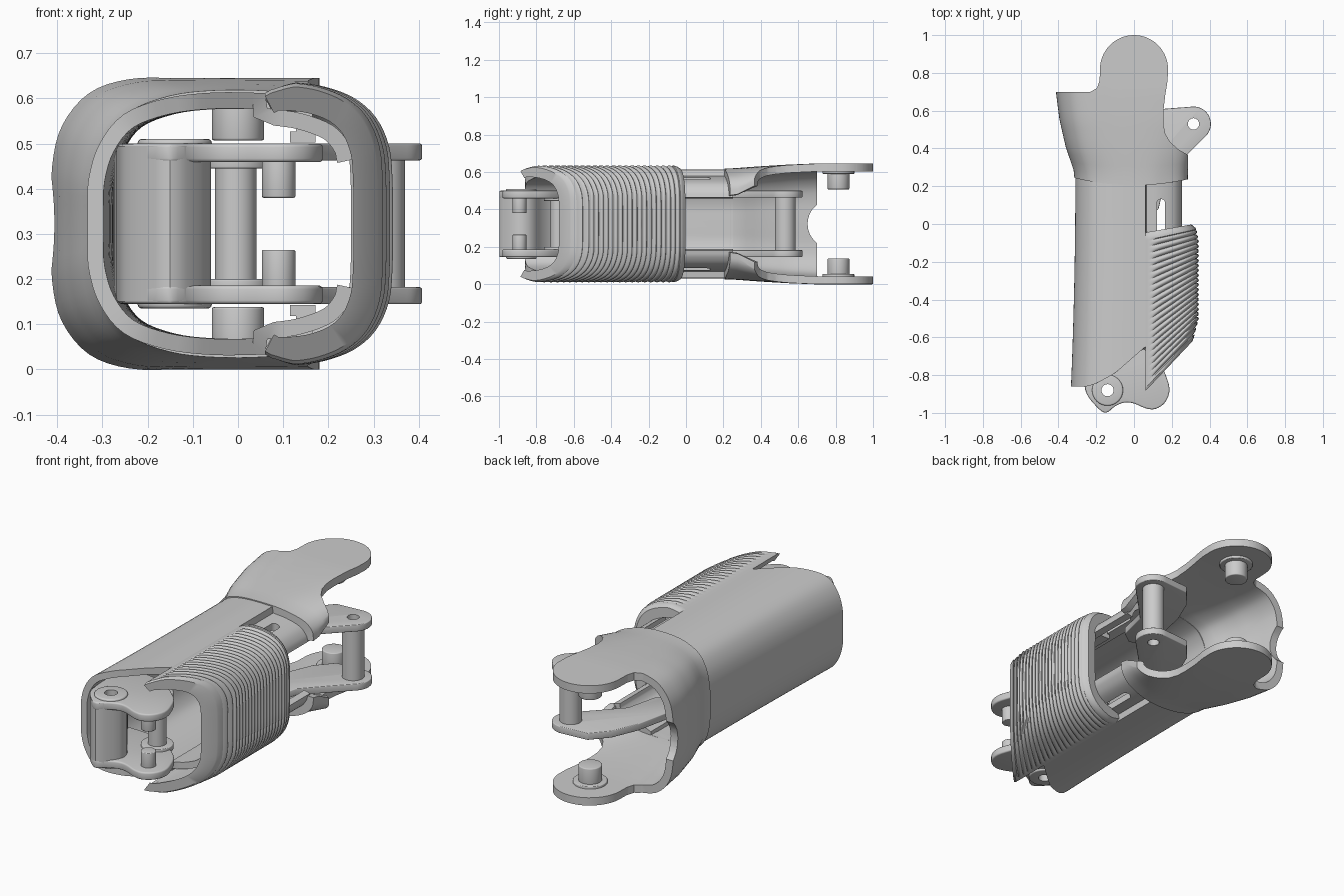
import bpy, bmesh, math
from mathutils import Vector

if "Cube" in bpy.data.objects:
    bpy.data.objects.remove(bpy.data.objects["Cube"])

H = 0.645  # total height, everything mirrors about H/2


def finish(name, bm, bevel=0.0):
    bmesh.ops.recalc_face_normals(bm, faces=bm.faces)
    me = bpy.data.meshes.new(name)
    bm.to_mesh(me)
    bm.free()
    ob = bpy.data.objects.new(name, me)
    bpy.context.collection.objects.link(ob)
    if bevel:
        m = ob.modifiers.new("bevel", 'BEVEL')
        m.width, m.segments, m.limit_method = bevel, 3, 'ANGLE'
        m.angle_limit = math.radians(40)
        apply(ob, m)
    return ob


def select(ob):
    bpy.ops.object.select_all(action='DESELECT')
    bpy.context.view_layer.objects.active = ob
    ob.select_set(True)


def apply(ob, mod):
    select(ob)
    bpy.ops.object.modifier_apply(modifier=mod.name)


def boolean(ob, cutter, op='DIFFERENCE', keep=False):
    m = ob.modifiers.new("cut", 'BOOLEAN')
    m.operation, m.object, m.solver = op, cutter, 'EXACT'
    apply(ob, m)
    if not keep:
        bpy.data.objects.remove(cutter)


def prism(name, pts, z0, z1, bevel=0.0):
    bm = bmesh.new()
    f = bm.faces.new([bm.verts.new((x, y, z0)) for x, y in pts])
    r = bmesh.ops.extrude_face_region(bm, geom=[f])
    bmesh.ops.translate(bm, vec=(0, 0, z1 - z0),
                        verts=[v for v in r['geom'] if isinstance(v, bmesh.types.BMVert)])
    return finish(name, bm, bevel)


def arc(cx, cy, r, a0, a1, n=20):
    return [(cx + r * math.cos(math.radians(a0 + (a1 - a0) * i / n)),
             cy + r * math.sin(math.radians(a0 + (a1 - a0) * i / n))) for i in range(n + 1)]


def cyl(name, cx, cy, r, z0, z1, bevel=0.0):
    return prism(name, arc(cx, cy, r, 0, 360 - 11.25, 31), z0, z1, bevel)


def pair(fn, name, *args):
    # lower part and its mirrored upper twin; the last arguments are z0, z1, bevel
    *a, z0, z1, b = args
    return [fn(name + "_lower", *a, z0, z1, b), fn(name + "_upper", *a, H - z1, H - z0, b)]


def smooth(pts, n=4):
    p = [Vector(q) for q in pts]
    p = [2 * p[0] - p[1]] + p + [2 * p[-1] - p[-2]]
    out = []
    for a, b, c, d in zip(p, p[1:], p[2:], p[3:]):
        for i in range(n):
            t = i / n
            out.append(0.5 * (2 * b + (c - a) * t + (2 * a - 5 * b + 4 * c - d) * t * t
                              + (3 * b - a - 3 * c + d) * t ** 3))
    return out + [p[-2]]


def full(half):
    return list(half) + [Vector((q.x, H - q.y)) for q in reversed(half)]


def offset(pts, dist):
    out = []
    for i, q in enumerate(pts):
        t = (pts[min(i + 1, len(pts) - 1)] - pts[max(i - 1, 0)]).normalized()
        out.append(q + Vector((-t.y, t.x)) * dist(q))
    return out


def loft(name, sections, bevel=0.0):
    # sections: (outer, inner, y function of x)
    bm = bmesh.new()
    rings = []
    for outer, inner, yf in sections:
        rings.append([bm.verts.new((q.x, yf(q.x), q.y)) for q in outer + inner[::-1]])
    n = len(rings[0])
    for a, b in zip(rings, rings[1:]):
        for i in range(n):
            k = (i + 1) % n
            bm.faces.new((a[i], a[k], b[k], b[i]))
    for r in (rings[0], rings[-1]):
        for j in range(n // 2 - 1):
            bm.faces.new((r[j], r[j + 1], r[n - 2 - j], r[n - 1 - j]))
    return finish(name, bm, bevel)


def interp(tab, v):
    for (a, fa), (b, fb) in zip(tab, tab[1:]):
        if v <= b:
            return fa + (fb - fa) * max(0, (v - a) / (b - a))
    return tab[-1][1]


# main shell: C channel, right part recessed under the grip pad
half = smooth([(.255, .465), (.245, .50), (.21, .54), (.14, .567), (.065, .578)]) + \
    smooth([(.06, .612), (-.05, .613), (-.15, .60), (-.235, .565), (-.285, .50), (-.308, .42), (-.31, .34)])
secs = []
front = [(-.25, -.86), (-.2, -.845), (-.1, -.79), (.06, -.65), (.26, -.6)]
for i in range(15):
    t = i / 14
    k = 1 + .075 * (1 - t) ** 2
    outer = [Vector((q.x * k if q.x < 0 else q.x, q.y)) for q in full(half)]
    secs.append((outer, offset(outer, lambda q: .036),
                 lambda x, t=t: interp(front, x) * (1 - t) + .25 * t))
shell = loft("main_shell", secs)
slot = prism("slot_cutter", arc(.143, .11, .022, 0, 180, 12) + [(.121, -.3), (.165, -.3)], -.1, .8)
boolean(shell, slot)

# rear collar: flaring C section trimmed to the lobe outline
A = smooth([(.285, .475), (.275, .53), (.23, .575), (.14, .605), (.06, .617), (-.05, .618),
            (-.15, .606), (-.24, .57), (-.29, .505), (-.313, .42), (-.315, .34)])
B = smooth([(.32, .635), (.30, .641), (.26, .645), (.18, .645), (.06, .645), (-.12, .645),
            (-.24, .643), (-.33, .612), (-.39, .54), (-.412, .45), (-.413, .34)])
grow = [(.2, 0), (.25, .03), (.4, .45), (.55, .8), (.7, 1), (1.1, 1)]
secs = []
for i in range(19):
    y = .205 + .05 * i
    f = interp(grow, y)
    outer = full([a.lerp(b, f) for a, b in zip(A, B)])
    secs.append((outer, offset(outer, lambda q: .042),
                 lambda x, y=y: y + max(0, .4 - y) * 2 * x * x))
collar = loft("rear_collar", secs)
outline = [(-.5, .1), (-.5, .7), (-.23, .7), (-.195, .72), (-.182, .76)] + arc(0, .82, .18, 180, 0, 28) + \
    [(.178, .76), (.165, .68), (.156, .6), (.155, .53), (.165, .48), (.19, .435), (.235, .395),
     (.287, .365), (.287, .1)]
boolean(collar, prism("outline_cutter", outline, -.2, .9), 'INTERSECT')
notch = cyl("notch_cutter", 0, 0, .13, -.15, .15)
notch.rotation_euler = (0, math.pi / 2, 0)
notch.location = (-.37, .78, H / 2)
bpy.context.view_layer.update()
boolean(collar, notch)

# rear pivot pins
pair(cyl, "rear_pin_seat", 0, .815, .085, .03, .055, .004)
pair(cyl, "rear_pin", 0, .815, .058, .03, .138, .005)

# side lever with lugs and a cross tube
lever = arc(.315, .53, .092, -50, 100) + [(.16, .61), (.08, .52), (.02, .38), (-.02, .2),
                                         (.0, .06), (.06, .03), (.13, .08), (.17, .25), (.285, .37)]
parts = pair(prism, "lever_plate", lever, .145, .182, .004)
parts.append(cyl("lever_tube", .315, .53, .055, .17, H - .17))
hole = cyl("hole_cutter", .315, .53, .03, -.2, .9)
for p in parts:
    boolean(p, hole, keep=True)
bpy.data.objects.remove(hole)

# front knuckle: two plates, a web block and raised bosses
plate = smooth([(-.265, -.82), (-.25, -.90), (-.20, -.965), (-.15, -1.0), (-.10, -.965), (-.05, -.945),
                (.0, -.95), (.06, -.975), (.11, -.98), (.16, -.95), (.187, -.89), (.175, -.82),
                (.12, -.72), (-.05, -.6), (-.27, -.58)], 3)
parts = pair(prism, "knuckle_plate", plate, .145, .186, .008)
web = smooth([(-.275, -.6), (-.265, -.82), (-.25, -.90), (-.20, -.965), (-.15, -.998), (-.10, -.96),
              (-.06, -.89), (-.085, -.82), (-.16, -.77), (-.22, -.7), (-.235, -.6)], 3)
parts.append(prism("knuckle_web", web, .15, H - .15))
parts += pair(cyl, "knuckle_boss", -.14, -.88, .082, .135, .17, .008)
hole = cyl("hole_cutter", -.14, -.88, .032, -.2, .9)
for p in parts:
    boolean(p, hole, keep=True)
bpy.data.objects.remove(hole)
pair(cyl, "front_pin", .09, -.89, .037, .17, .265, .004)
cyl("inner_post", -.005, -.68, .046, .16, H - .16)
pair(cyl, "post_flange", -.005, -.68, .08, .17, .2, .004)

# ribbed grip pad: slanted C sections with a rib wave on the outside
P = smooth([(.06, .612), (.085, .622), (.13, .622), (.19, .613), (.25, .59), (.295, .55),
            (.322, .49), (.329, .42), (.33, .335)])
P = [Vector(q) for q in full(P)]
RIBS, STEPS = 21, 8
ts = [0, .008, .02, .04] + [.05 + .9 * i / (RIBS * STEPS) for i in range(RIBS * STEPS + 1)] + [.965, .98, .992, 1]
secs = []
for t in ts:
    wave = abs(math.sin(math.pi * RIBS * (t - .05) / .9)) ** .6 if .05 <= t <= .95 else .9
    s = interp([(0, .88), (.02, .91), (.15, 1), (.85, 1), (.96, .95), (1, .86)], t)
    sz = interp([(0, .975), (.02, 1), (.97, 1), (1, .96)], t)
    base = [Vector((.06 + (q.x - .06) * s, H / 2 + (q.y - H / 2) * sz)) for q in P]
    # the profile runs clockwise here, so a positive offset goes outward
    outer = offset(base, lambda q: .013 * wave * min(1, max(0, (q.x - .085) / .04)))
    inner = offset(base, lambda q: -.042)
    yl, yr = interp([(0, -.885), (1, -.045)], t), interp([(0, -.61), (1, .0)], t)
    secs.append((outer, inner, lambda x, a=yl, b=yr: a + (b - a) * min(1.05, max(-.05, (x - .06) / .26))))
loft("grip_pad", secs)

# sliding hooks that hold the pad in the slots
hook = [(.128, -.28), (.165, -.28), (.165, -.06), (.128, -.06)]
foot = [(.115, -.28), (.172, -.28), (.172, -.06), (.115, -.06)]
pair(prism, "hook_stem", hook, .055, .135, 0)
pair(prism, "hook_foot", foot, .118, .143, 0)

for ob in list(bpy.data.objects):
    select(ob)
    bpy.ops.object.shade_smooth_by_angle(angle=math.radians(32))
